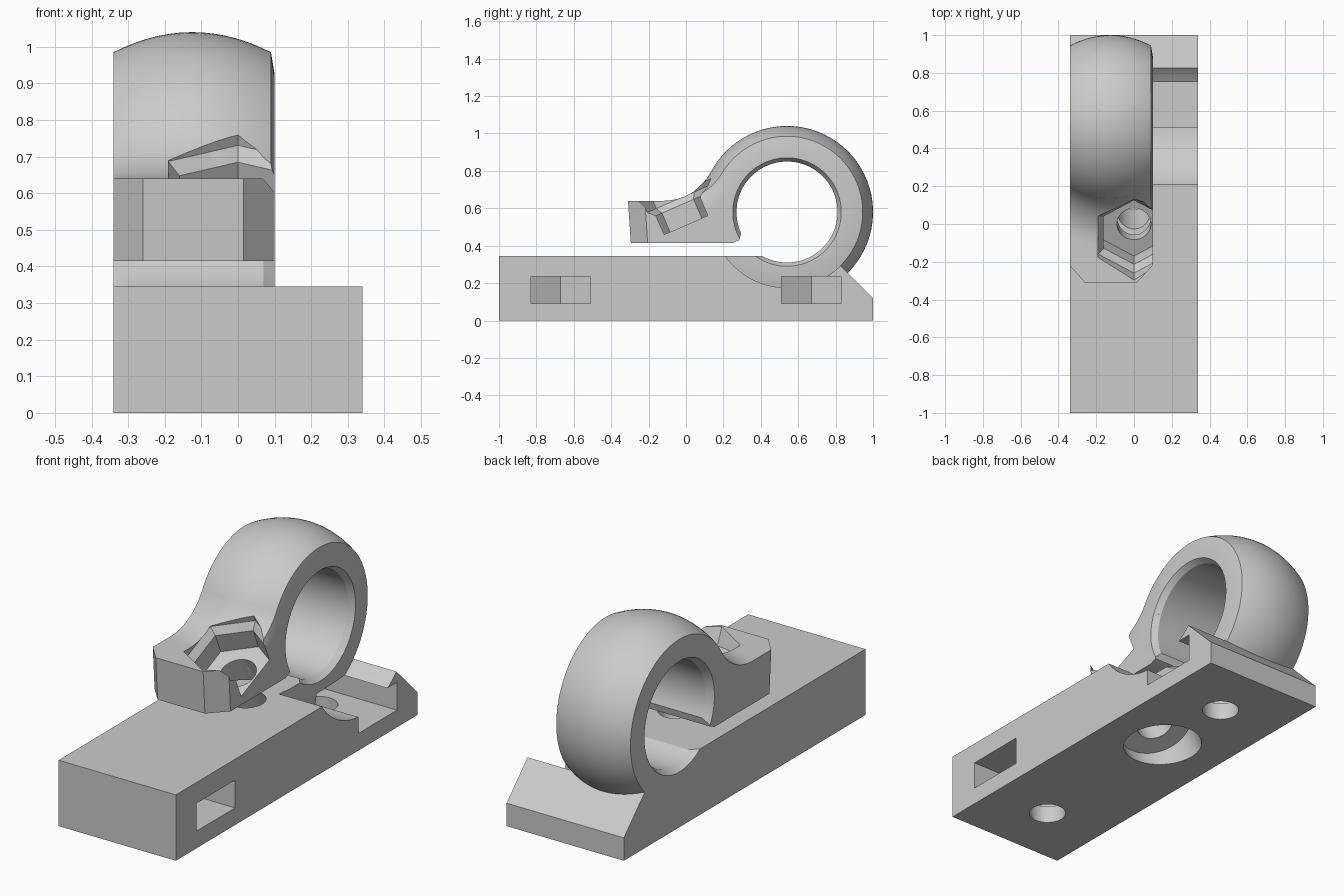
import bpy, bmesh, math
from mathutils import Vector

if "Cube" in bpy.data.objects:
    bpy.data.objects.remove(bpy.data.objects["Cube"])

grey = bpy.data.materials.new("plain grey")
grey.use_nodes = True
grey.diffuse_color = (0.6, 0.6, 0.6, 1)
grey.node_tree.nodes["Principled BSDF"].inputs["Base Color"].default_value = (0.6, 0.6, 0.6, 1)

HALF = 0.34              # half width of the base
TOP = 0.345              # top of the base
SIDE = 0.1               # inner side of ring and arm
RY, RZ = 0.54, 0.58      # ring centre
BORE = 0.27
STEPS = 96


def skin(name, rings, closed=False):
    """Solid through matching rings of points, capped at the ends unless closed."""
    bm = bmesh.new()
    rows = [[bm.verts.new(p) for p in ring] for ring in rings]
    pairs = list(zip(rows, rows[1:])) + ([(rows[-1], rows[0])] if closed else [])
    for a, b in pairs:
        for i in range(len(a)):
            j = (i + 1) % len(a)
            bm.faces.new((a[i], a[j], b[j], b[i]))
    if not closed:
        bm.faces.new(rows[0])
        bm.faces.new(rows[-1])
    bmesh.ops.recalc_face_normals(bm, faces=bm.faces)
    mesh = bpy.data.meshes.new(name)
    bm.to_mesh(mesh)
    bm.free()
    mesh.materials.append(grey)
    obj = bpy.data.objects.new(name, mesh)
    bpy.context.scene.collection.objects.link(obj)
    return obj


def prism_x(name, outline, x0, x1):
    return skin(name, [[(x, y, z) for y, z in outline] for x in (x0, x1)])


def lathe(name, profile, closed=False):
    """Turn (x, radius) points about the ring's axis."""
    turn = [2 * math.pi * i / STEPS for i in range(STEPS)]
    return skin(name, [[(x, RY + r * math.cos(a), RZ + r * math.sin(a)) for a in turn]
                       for x, r in profile], closed)


def rod(name, centre, axis, profile, sides=48):
    """Turn (distance, radius) points about any axis lying in the yz plane."""
    axis = Vector(axis).normalized()
    across = Vector((1, 0, 0))
    up = axis.cross(across)
    turn = [2 * math.pi * i / sides for i in range(sides)]
    return skin(name, [[Vector(centre) + axis * t + r * (up * math.cos(a) + across * math.sin(a))
                        for a in turn] for t, r in profile])


def cut(obj, cutters):
    bpy.context.view_layer.objects.active = obj
    for cutter in cutters:
        mod = obj.modifiers.new(cutter.name, "BOOLEAN")
        mod.operation = "DIFFERENCE"
        mod.solver = "EXACT"
        mod.object = cutter
        bpy.ops.object.modifier_apply(modifier=mod.name)


def ring_radius(x):
    """Bulged outside of the ring, with a bevel at its inner side."""
    if x > 0.095:
        return 0.345
    return 0.46 - 0.055 * ((x + 0.125) / 0.215) ** 2


# Base with sloped back end
base = prism_x("base", [(-1, 0), (1, 0), (1, 0.12), (0.775, TOP), (-1, TOP)], -HALF, HALF)

# Bulged ring
ring_xs = [-HALF + 0.43 * i / 24 for i in range(25)] + [SIDE]
ring = lathe("clamp_ring", [(x, ring_radius(x)) for x in ring_xs] + [(SIDE, 0.2), (-HALF, 0.2)], True)

# Clamp arm, filleted into the ring and chamfered at its front corners
FILLET, ARM_TOP = 0.3, 0.64


def arm_section(x):
    front = -0.31 + 0.09 * max(0, (-0.26 - x) / 0.08, (x - 0.015) / 0.085)
    reach = ring_radius(x) + FILLET
    drop = ARM_TOP + FILLET - RZ
    cy = RY - math.sqrt(reach ** 2 - drop ** 2)
    end = math.atan2(-drop, RY - cy)
    pts = [(front + 0.016, 0.4), (front, ARM_TOP)]
    for i in range(17):
        a = -math.pi / 2 + (end + math.pi / 2) * i / 16
        pts.append((cy + FILLET * math.cos(a), ARM_TOP + FILLET + FILLET * math.sin(a)))
    pts += [(0.4, RZ), (0.4, 0.4)]
    return [(x, y, z) for y, z in pts]


arm = skin("clamp_arm", [arm_section(x) for x in sorted(ring_xs + [-0.26, 0.015])])

# Cutters: ring bore, clearance beside the ring, and clamping gap
bore = lathe("bore_cutter", [(-0.38, 0.31), (-0.3, BORE), (0.07, BORE), (0.13, 0.31)])
clearance = lathe("clearance_cutter", [(SIDE, 0.345), (0.09, 0.405), (0.5, 0.405)])
gap = prism_x("gap_cutter", [(-1.1, TOP), (RY, TOP), (RY, 0.47), (0.295, 0.47),
                             (0.285, 0.43), (0.25, 0.415), (-1.1, 0.415)], -0.5, 0.5)

# Cutters: tilted clamp screw, its head recess and hexagonal nut seat
SEAT, TILT = (0, 0, 0.51), (0, -0.4, 0.917)
screw = rod("screw_cutter", SEAT, TILT, [(-0.8, 0.09), (0.4, 0.09)])
head = rod("head_cutter", SEAT, TILT, [(-0.8, 0.187), (-0.4, 0.187)])
nut_seat = rod("nut_seat_cutter", SEAT, TILT,
               [(0, 0.185), (0.11, 0.185), (0.145, 0.22), (0.5, 0.22)], 6)

# Cutters: mounting holes with side-loaded nut slots
mounts = []
for y in (-0.67, 0.67):
    mounts.append(rod("mount_hole_cutter", (0, y, 0), (0, 0, 1), [(-0.1, 0.09), (0.25, 0.09)]))
    plan = [(0.5, -0.16), (0.5, 0.16), (-0.092, 0.16), (-0.185, 0), (-0.092, -0.16)]
    mounts.append(skin("nut_slot_cutter", [[(px, y + py, z) for px, py in plan]
                                           for z in (0.09, 0.235)]))

cut(base, [clearance, bore, screw, head] + mounts)
cut(ring, [bore, gap, screw, head, nut_seat] + mounts)
cut(arm, [bore, gap, screw, nut_seat])

for cutter in [bore, clearance, gap, screw, head, nut_seat] + mounts:
    bpy.data.objects.remove(cutter)

# Smooth curved faces, keep edges crisp
for obj in (base, ring, arm):
    bpy.ops.object.select_all(action="DESELECT")
    obj.select_set(True)
    bpy.context.view_layer.objects.active = obj
    bpy.ops.object.shade_smooth_by_angle(angle=math.radians(25))
